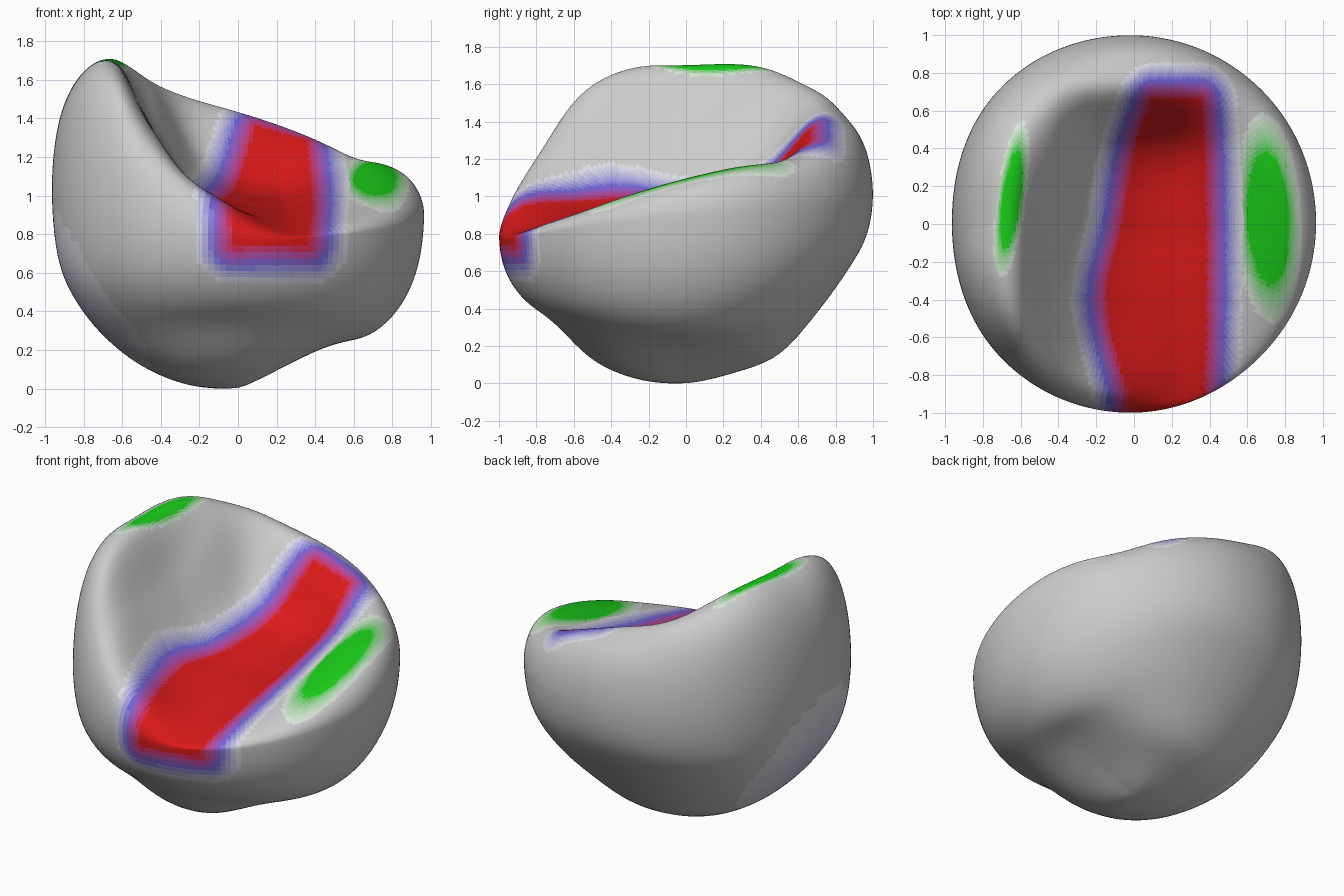
import bpy, bmesh
from math import sin, cos, pi, sqrt
from mathutils import Vector

if "Cube" in bpy.data.objects:
    bpy.data.objects.remove(bpy.data.objects["Cube"])

SEGS, TOP, LOW = 200, 80, 32


def curve(xs, vs, x):
    """Smooth curve through (xs, vs), flat beyond both ends."""
    if x <= xs[0]:
        return vs[0]
    if x >= xs[-1]:
        return vs[-1]
    i = max(k for k in range(len(xs) - 1) if xs[k] <= x)

    def slope(k):
        a, b = max(k - 1, 0), min(k + 1, len(xs) - 1)
        return (vs[b] - vs[a]) / (xs[b] - xs[a])
    h = xs[i + 1] - xs[i]
    t = (x - xs[i]) / h
    return ((2*t**3 - 3*t*t + 1) * vs[i] + (t**3 - 2*t*t + t) * h * slope(i)
            + (3*t*t - 2*t**3) * vs[i + 1] + (t**3 - t*t) * h * slope(i + 1))


def around(vs, turn):
    """Smooth periodic curve; values start at +x and run counter-clockwise."""
    n = len(vs)
    return curve(list(range(-1, n + 2)), [vs[k % n] for k in range(-1, n + 2)], turn * n)


# Plan outline radius every 45 degrees
OUTLINE = [0.965, 0.98, 1.0, 1.01, 0.965, 1.0, 1.0, 0.97]
# Underside heights from the base to the widest ring: right, back, left, front
UNDER = [[0, .13, .23, .28, .42, .63, .90],
         [0, .07, .16, .39, .61, .79, 1.0],
         [0, .02, .11, .26, .45, .67, 1.02],
         [0, .03, .13, .33, .45, .60, .78]]
# Upper surface: one cross-section along x for each station in y
XS = [-.9, -.63, -.45, -.2, .2, .45, .7, .9]
YS = [-.9, -.6, -.3, 0, .4, .7, .9]
UPPER = [[1.45, 1.42, 1.32, 1.10, .84, .84, .90, .98],
         [1.66, 1.62, 1.36, 1.03, .88, .90, .94, .98],
         [1.72, 1.69, 1.36, 1.03, .92, .96, 1.02, 1.05],
         [1.69, 1.70, 1.40, 1.06, .95, 1.02, 1.10, 1.13],
         [1.72, 1.72, 1.57, 1.20, 1.05, 1.13, 1.20, 1.23],
         [1.68, 1.66, 1.62, 1.50, 1.37, 1.31, 1.25, 1.24],
         [1.62, 1.60, 1.57, 1.50, 1.41, 1.35, 1.27, 1.24]]


def under_z(phi, turn):
    steps = [k * pi / 12 for k in range(7)]
    return around([curve(steps, row, phi) for row in UNDER], turn)


def point(phi, turn, upper):
    u = sin(phi)
    r = u * around(OUTLINE, turn)
    x, y = r * cos(2 * pi * turn), r * sin(2 * pi * turn)
    if not upper:
        return Vector((x, y, under_z(phi, turn)))
    top = curve(YS, [curve(XS, row, x) for row in UPPER], y)
    edge = under_z(pi / 2, turn)
    return Vector((x, y, edge + (top - edge) * sqrt(max(0, 1 - u**9))))


# Palette: grey, then blended paint steps
GREY, RED, BLUE, GREEN = (.8, .8, .8), (.7, .01, .01), (.16, .13, .7), (.01, .62, .01)
mesh = bpy.data.meshes.new("dished_stone")
STEPS = 10


def add_blend(name, a, b):
    first = len(mesh.materials)
    for k in range(STEPS):
        t = k / (STEPS - 1)
        mat = bpy.data.materials.new(f"{name}_{k}")
        mat.diffuse_color = (*[p + (q - p) * t for p, q in zip(a, b)], 1)
        mat.use_nodes = True
        mat.node_tree.nodes["Principled BSDF"].inputs["Base Color"].default_value = mat.diffuse_color
        mesh.materials.append(mat)
    return first


RED_BLUE = add_blend("red_to_blue", RED, BLUE)
BLUE_GREY = add_blend("blue_to_grey", BLUE, GREY)
GREEN_GREY = add_blend("green_to_grey", GREEN, GREY)
SLATE_GREY = add_blend("slate_to_grey", (.5, .5, .72), GREY)


def shade(first, t):
    return first + round(min(max(t, 0), 1) * (STEPS - 1))


def paint(c):
    x, y, z = c
    # red trough stripe with a blue border
    if z > (.5 if y < .5 else 1):
        mid = curve([-.9, -.4, 0, .4, .7], [.17, .12, .16, .19, .23], y)
        half = curve([-.9, -.4, 0, .4, .7], [.20, .26, .22, .18, .12], y)
        side = max(abs(x - mid) - half, 0)
        end = max(y - .66, .74 - z if y < -.7 else 0, 0)
        d = sqrt(side**2 + end**2) / .2
        if d < 1:
            return shade(RED_BLUE, d * 2) if d < .5 else shade(BLUE_GREY, d * 2 - 1)
    # green ridge patches
    for cx, cy, w, l, lean in ((.71, .03, .18, .57, -.04), (-.65, .13, .08, .42, .13)):
        d = sqrt(((x - cx - lean * (y - cy)) / w)**2 + ((y - cy) / l)**2)
        if d < 1 and z > .85:
            return shade(GREEN_GREY, (d - .6) / .4)
    # faint slate patch low on the left
    d = (c - Vector((-.8, -.1, .45))).length / .6
    return shade(SLATE_GREY, d)


# Body: rings from the base point to the crown point
bm = bmesh.new()
levels = ([(k / LOW * pi / 2, False) for k in range(1, LOW + 1)]
          + [(k / TOP * pi / 2, True) for k in range(TOP - 1, 0, -1)])
rings = [[bm.verts.new(point(p, s / SEGS, up)) for s in range(SEGS)] for p, up in levels]
base = bm.verts.new(point(0, 0, False))
crown = bm.verts.new(point(0, 0, True))
for s in range(SEGS):
    n = (s + 1) % SEGS
    bm.faces.new((base, rings[0][n], rings[0][s]))
    bm.faces.new((crown, rings[-1][s], rings[-1][n]))
    for a, b in zip(rings, rings[1:]):
        bm.faces.new((a[s], a[n], b[n], b[s]))
for _ in range(5):
    bmesh.ops.smooth_vert(bm, verts=bm.verts, factor=.5, use_axis_x=True,
                          use_axis_y=True, use_axis_z=True)
lowest = min(v.co.z for v in bm.verts)
for v in bm.verts:
    v.co.z -= lowest
for f in bm.faces:
    f.smooth = True
    f.material_index = paint(f.calc_center_median())
bm.to_mesh(mesh)
bm.free()
body = bpy.data.objects.new("dished_stone", mesh)
bpy.context.collection.objects.link(body)
